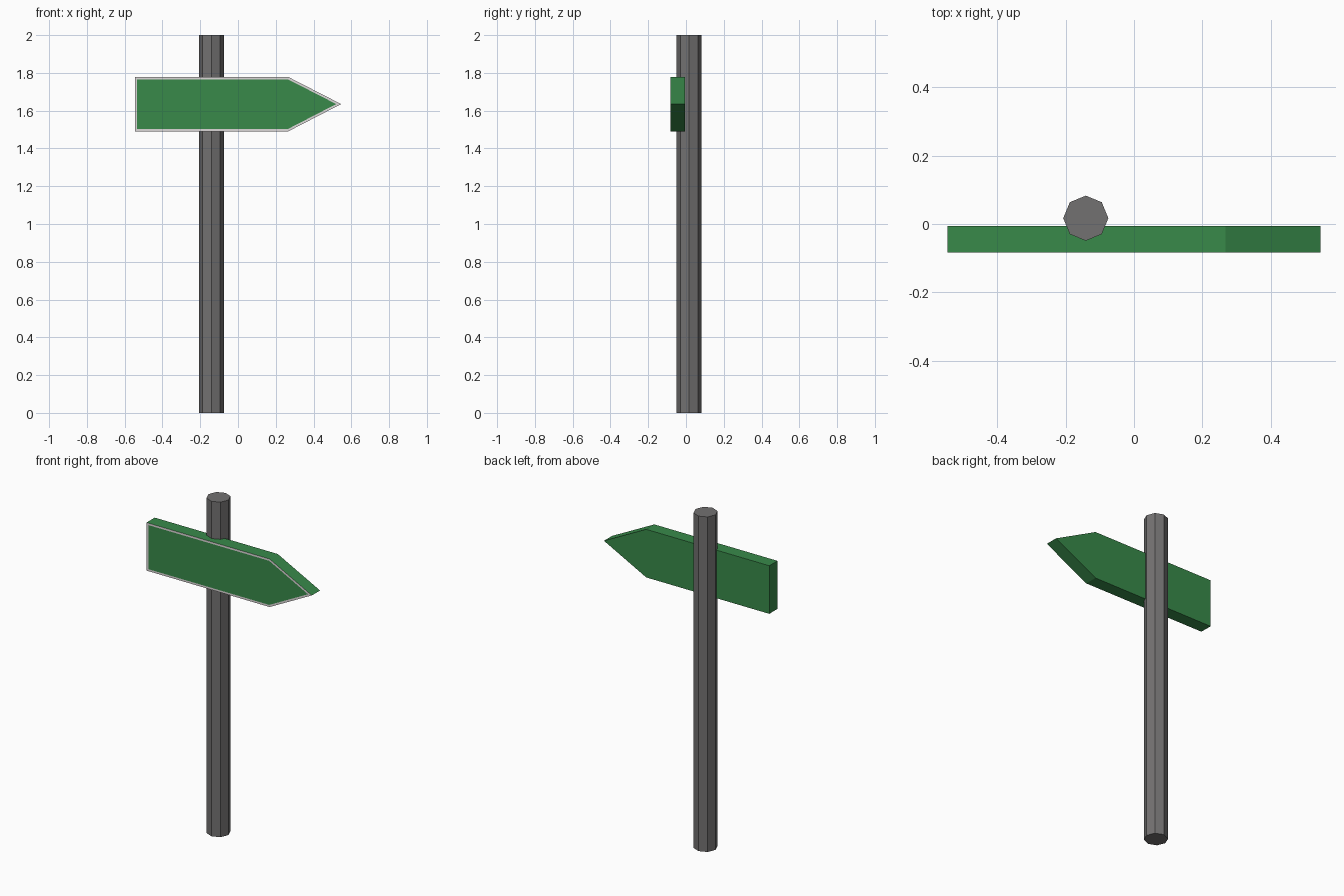
import bpy, bmesh, math
from mathutils import Matrix

if "Cube" in bpy.data.objects:
    bpy.data.objects.remove(bpy.data.objects["Cube"])


def material(name, rgb):
    m = bpy.data.materials.new(name)
    m.diffuse_color = (*rgb, 1.0)
    m.use_nodes = True
    m.node_tree.nodes["Principled BSDF"].inputs["Base Color"].default_value = m.diffuse_color
    return m


def finish(bm, name, mats):
    bmesh.ops.recalc_face_normals(bm, faces=bm.faces)
    mesh = bpy.data.meshes.new(name)
    bm.to_mesh(mesh)
    bm.free()
    for m in mats:
        mesh.materials.append(m)
    obj = bpy.data.objects.new(name, mesh)
    bpy.context.collection.objects.link(obj)
    return obj


green = material("sign green", (0.04, 0.255, 0.068))
white = material("border white", (0.72, 0.69, 0.69))
grey = material("post grey", (0.17, 0.165, 0.165))

# Eight-sided post, corners on the axes
bm = bmesh.new()
bmesh.ops.create_cone(bm, cap_ends=True, segments=8, radius1=0.066, radius2=0.066,
                      depth=2.0, matrix=Matrix.Translation((-0.141, 0.017, 1.0)))
finish(bm, "post", [grey])

# Arrow board: five-point outline extruded backwards
FRONT, BACK = -0.083, -0.006
outline = [(-0.546, 1.491), (0.267, 1.491), (0.546, 1.635),
           (0.267, 1.778), (-0.546, 1.778)]
bm = bmesh.new()
face = bm.faces.new([bm.verts.new((x, FRONT, z)) for x, z in outline])
ext = bmesh.ops.extrude_face_region(bm, geom=[face], use_keep_orig=True)
moved = [g for g in ext["geom"] if isinstance(g, bmesh.types.BMVert)]
bmesh.ops.translate(bm, verts=moved, vec=(0, BACK - FRONT, 0))
bmesh.ops.recalc_face_normals(bm, faces=bm.faces)

# Thin white border inset round the front face
front = min(bm.faces, key=lambda f: f.calc_center_median().y)
rim = bmesh.ops.inset_region(bm, faces=[front], thickness=0.012, use_even_offset=True)
for f in rim["faces"]:
    f.material_index = 1
finish(bm, "arrow_board", [green, white])
